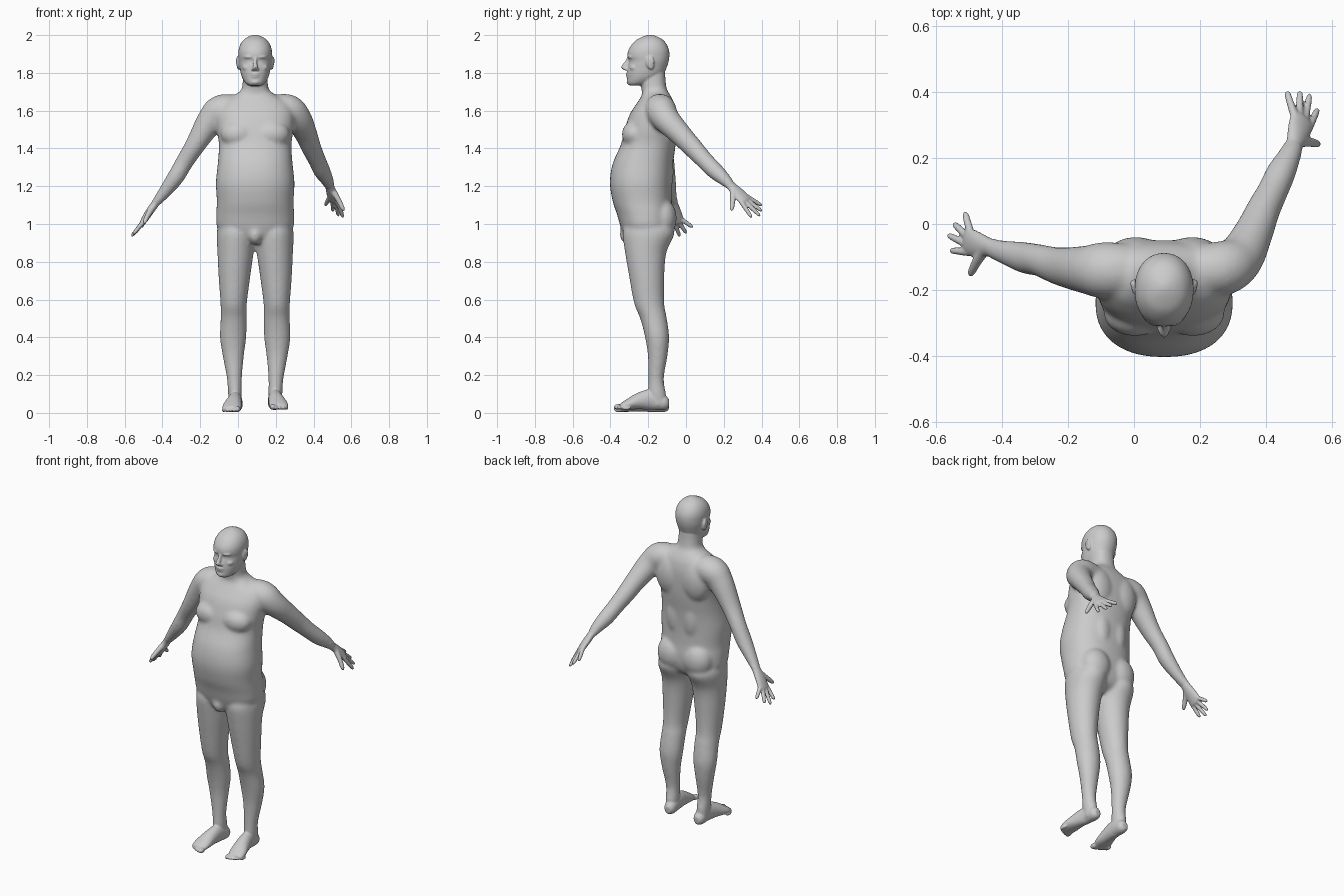
import bpy, bmesh, math
from mathutils import Vector, Matrix

CX = 0.091  # body midline


def to_object(bm, name):
    mesh = bpy.data.meshes.new(name)
    bm.to_mesh(mesh)
    bm.free()
    ob = bpy.data.objects.new(name, mesh)
    bpy.context.collection.objects.link(ob)
    return ob


def spline(rows, steps=5):
    out = []
    n = len(rows)
    for i in range(n - 1):
        a, b, c, d = (rows[max(0, min(n - 1, i + k))] for k in (-1, 0, 1, 2))
        for s in range(steps):
            t = s / steps
            out.append([0.5 * (2*q + (r - p)*t + (2*p - 5*q + 4*r - w)*t*t + (3*q - p - 3*r + w)*t**3)
                        for p, q, r, w in zip(a, b, c, d)])
    return out + [list(rows[-1])]


def loft(name, rows, side=None, power=2.0, n=32):
    """Closed skin over oval sections (x, y, z, r1, r2); side = direction of r1, None = level sections."""
    rows = spline(rows)
    bm = bmesh.new()
    rings = []
    for i, (x, y, z, ra, rb) in enumerate(rows):
        a, b = Vector((1, 0, 0)), Vector((0, 1, 0))
        if side:
            p, q = rows[max(i - 1, 0)], rows[min(i + 1, len(rows) - 1)]
            t = (Vector(q[:3]) - Vector(p[:3])).normalized()
            a = Vector(side)
            a = (a - t * a.dot(t)).normalized()
            b = t.cross(a)
        ring = []
        for k in range(n):
            c, s = math.cos(k * math.tau / n), math.sin(k * math.tau / n)
            c, s = (math.copysign(abs(v) ** (2 / power), v) for v in (c, s))
            ring.append(bm.verts.new(Vector((x, y, z)) + a * ra * c + b * rb * s))
        rings.append(ring)
    for r0, r1 in zip(rings, rings[1:]):
        for k in range(n):
            bm.faces.new((r0[k], r0[(k + 1) % n], r1[(k + 1) % n], r1[k]))
    bm.faces.new(rings[0][::-1])
    bm.faces.new(rings[-1])
    return to_object(bm, name)


def blob(name, loc, radii, rot=0, axis='X'):
    bm = bmesh.new()
    m = Matrix.Translation(loc) @ Matrix.Rotation(math.radians(rot), 4, axis) @ Matrix.Diagonal((*radii, 1))
    bmesh.ops.create_uvsphere(bm, u_segments=24, v_segments=16, radius=1, matrix=m)
    return to_object(bm, name)


def fuse(parts, name, voxel, smooth):
    bpy.ops.object.select_all(action='DESELECT')
    for p in parts:
        p.select_set(True)
    ob = parts[0]
    bpy.context.view_layer.objects.active = ob
    bpy.ops.object.join()
    ob.name = name
    r = ob.modifiers.new("remesh", 'REMESH')
    r.mode, r.voxel_size = 'VOXEL', voxel
    s = ob.modifiers.new("smooth", 'SMOOTH')
    s.factor, s.iterations = 0.5, smooth
    for m in ("remesh", "smooth"):
        bpy.ops.object.modifier_apply(modifier=m)
    return ob


# Trunk and neck: z, half width, front y, back y
trunk = [(0.90, .07, -.29, -.15), (0.93, .14, -.325, -.10), (0.98, .200, -.345, -.075), (1.05, .206, -.365, -.07),
         (1.12, .203, -.388, -.075), (1.22, .208, -.403, -.075), (1.32, .198, -.388, -.068),
         (1.42, .192, -.345, -.055), (1.50, .203, -.325, -.05), (1.58, .205, -.298, -.05),
         (1.64, .180, -.260, -.062), (1.68, .115, -.235, -.082), (1.71, .074, -.235, -.10),
         (1.76, .066, -.245, -.108), (1.82, .064, -.25, -.11)]
core = [loft("trunk", [(CX, (f + b) / 2, z, w, (b - f) / 2) for z, w, f, b in trunk], power=2.3, n=48)]

# Groin
core.append(blob("groin", (CX, -.30, .945), (.04, .052, .055)))

# Legs, chest, back and buttock masses on both sides
leg = [(.10, -.20, 1.00, .09, .12), (.101, -.198, .95, .103, .138), (.104, -.213, .85, .096, .11),
       (.110, -.208, .72, .084, .093), (.114, -.195, .58, .070, .08), (.114, -.172, .50, .069, .071),
       (.117, -.153, .40, .070, .064), (.116, -.150, .30, .056, .052), (.110, -.158, .18, .040, .041),
       (.107, -.153, .10, .037, .048), (.105, -.145, .03, .033, .042)]
extra = []
for s, lift in ((-1, .0), (1, .012)):
    def at(dx, y, z):
        return (CX + s * dx, y, z)
    core.append(loft("leg", [(*at(r[0], r[1], r[2]), r[3], r[4]) for r in leg]))
    core.append(blob("chest", at(.088, -.272, 1.475), (.095, .068, .072)))
    core.append(blob("back_muscle", at(.085, -.105, 1.53), (.095, .066, .13)))
    core.append(blob("lower_back", at(.055, -.12, 1.28), (.06, .055, .14)))
    core.append(blob("buttock", at(.088, -.125, 1.03), (.092, .076, .105)))
    # Feet and toes
    foot = [(.100, -.090, .038, .018, .022), (.101, -.115, .041, .034, .039), (.104, -.18, .058, .036, .054),
            (.112, -.24, .052, .042, .046), (.122, -.30, .035, .050, .030), (.128, -.335, .024, .046, .019),
            (.130, -.350, .020, .038, .013)]
    extra.append(loft("foot", [(*at(r[0], r[1], r[2] + lift), r[3], r[4]) for r in foot], side=(1, 0, 0)))
    for i in range(5):
        r = .0155 if i == 0 else .0115 - .0006 * i
        extra.append(blob("toe", at(.093 + .0185 * i, -.357 + .004 * i + .0015 * i * i, r + .004 + lift),
                          (r, .026, r)))

# Arms: shoulder to wrist
left_arm = [(.02, -.14, 1.60, .075, .075), (-.085, -.14, 1.603, .086, .083), (-.145, -.138, 1.548, .073, .073),
            (-.225, -.128, 1.42, .058, .054), (-.285, -.11, 1.325, .049, .047), (-.33, -.102, 1.248, .048, .045),
            (-.39, -.086, 1.168, .037, .034), (-.44, -.07, 1.105, .030, .022)]
right_arm = [(.16, -.14, 1.60, .075, .075), (.262, -.135, 1.605, .083, .083), (.318, -.105, 1.555, .073, .073),
             (.36, -.03, 1.475, .060, .060), (.39, .04, 1.40, .052, .053), (.42, .10, 1.335, .047, .047),
             (.445, .155, 1.28, .045, .045), (.47, .205, 1.235, .036, .035), (.487, .245, 1.195, .030, .022)]
core += [loft("left_arm", left_arm, side=(0, -1, 0)), loft("right_arm", right_arm, side=(.9, -.4, -.2))]


# Hands: palm, four fingers (index first) and thumb
def hand(wrist, palm, knuckle, side, tips, thumb):
    w, p, k, u = (Vector(v) for v in (wrist, palm, knuckle, side))
    u = (u - (k - w).normalized() * u.dot((k - w).normalized())).normalized()
    start = w - (k - w) * 0.2
    extra.append(loft("palm", [(*start, .028, .022), (*w, .029, .021), (*p, .040, .020),
                               (*k, .043, .016), (*(k + (k - p) * .2), .038, .010)], side=side))
    for i, tip in enumerate(tips):
        tip = Vector(tip)
        base = k + u * (.031 - .0205 * i) - (k - p) * .2
        pts = [base.lerp(tip, f) for f in (0, .5, .88, 1)]
        extra.append(loft("finger", [(*q, r, r) for q, r in zip(pts, (.0125, .0115, .0095, .004))], side=side, n=16))
    extra.append(loft("thumb", [(*q, r, r) for q, r in zip(thumb, (.018, .0145, .0115, .005))], side=(0, 0, 1), n=16))


hand((-.44, -.07, 1.105), (-.475, -.062, 1.055), (-.502, -.053, 1.012), (0, -1, -.1),
     [(-.556, -.080, .945), (-.564, -.033, .934), (-.546, .002, .950), (-.512, .036, .982)],
     [(-.455, -.08, 1.085), (-.478, -.118, 1.045), (-.492, -.146, 1.015), (-.496, -.156, 1.003)])
hand((.487, .245, 1.195), (.499, .283, 1.157), (.509, .315, 1.125), (.095, -.05, -.07),
     [(.556, .348, 1.034), (.532, .393, 1.042), (.502, .402, 1.068), (.462, .402, 1.098)],
     [(.497, .25, 1.185), (.53, .248, 1.13), (.553, .243, 1.085), (.562, .241, 1.070)])

# Head: z, half width, front y, back y
skull = [(1.732, .030, -.298, -.235), (1.745, .050, -.310, -.19), (1.77, .067, -.311, -.145),
         (1.80, .077, -.312, -.115), (1.835, .083, -.308, -.10), (1.862, .087, -.302, -.092),
         (1.89, .089, -.310, -.088), (1.92, .088, -.305, -.090), (1.95, .079, -.287, -.102),
         (1.975, .061, -.262, -.122), (1.992, .036, -.228, -.152), (2.001, .010, -.20, -.18)]
head = [loft("head", [(CX, (f + b) / 2, z, w, (b - f) / 2) for z, w, f, b in skull], power=2.15, n=48)]
head.append(loft("nose", [(CX, -.300, 1.885, .010, .010), (CX, -.309, 1.862, .009, .013), (CX, -.322, 1.840, .012, .018),
                          (CX, -.325, 1.826, .015, .018), (CX, -.315, 1.814, .012, .012)], n=20))
head.append(blob("upper_lip", (CX, -.309, 1.793), (.024, .010, .006)))
head.append(blob("lower_lip", (CX, -.307, 1.780), (.020, .010, .006)))
head.append(blob("chin", (CX, -.297, 1.752), (.026, .018, .016)))
for s in (-1, 1):
    head.append(blob("brow", (CX + s * .033, -.291, 1.884), (.028, .017, .008), s * 20, 'Z'))
    head.append(blob("eye", (CX + s * .033, -.282, 1.863), (.014, .014, .008)))
    head.append(blob("cheek", (CX + s * .042, -.272, 1.828), (.026, .026, .02)))
    head.append(blob("nostril", (CX + s * .013, -.316, 1.820), (.008, .011, .008)))
    head.append(blob("ear", (CX + s * .090, -.190, 1.853), (.009, .021, .036), 12))
    head.append(blob("ear_rim", (CX + s * .096, -.180, 1.862), (.006, .012, .025), 12))

# Soften the core masses, then merge everything into one skin
core = fuse(core, "core", 0.009, 12)
body = fuse([core] + head + extra, "body", 0.0052, 3)
bpy.ops.object.shade_smooth()
